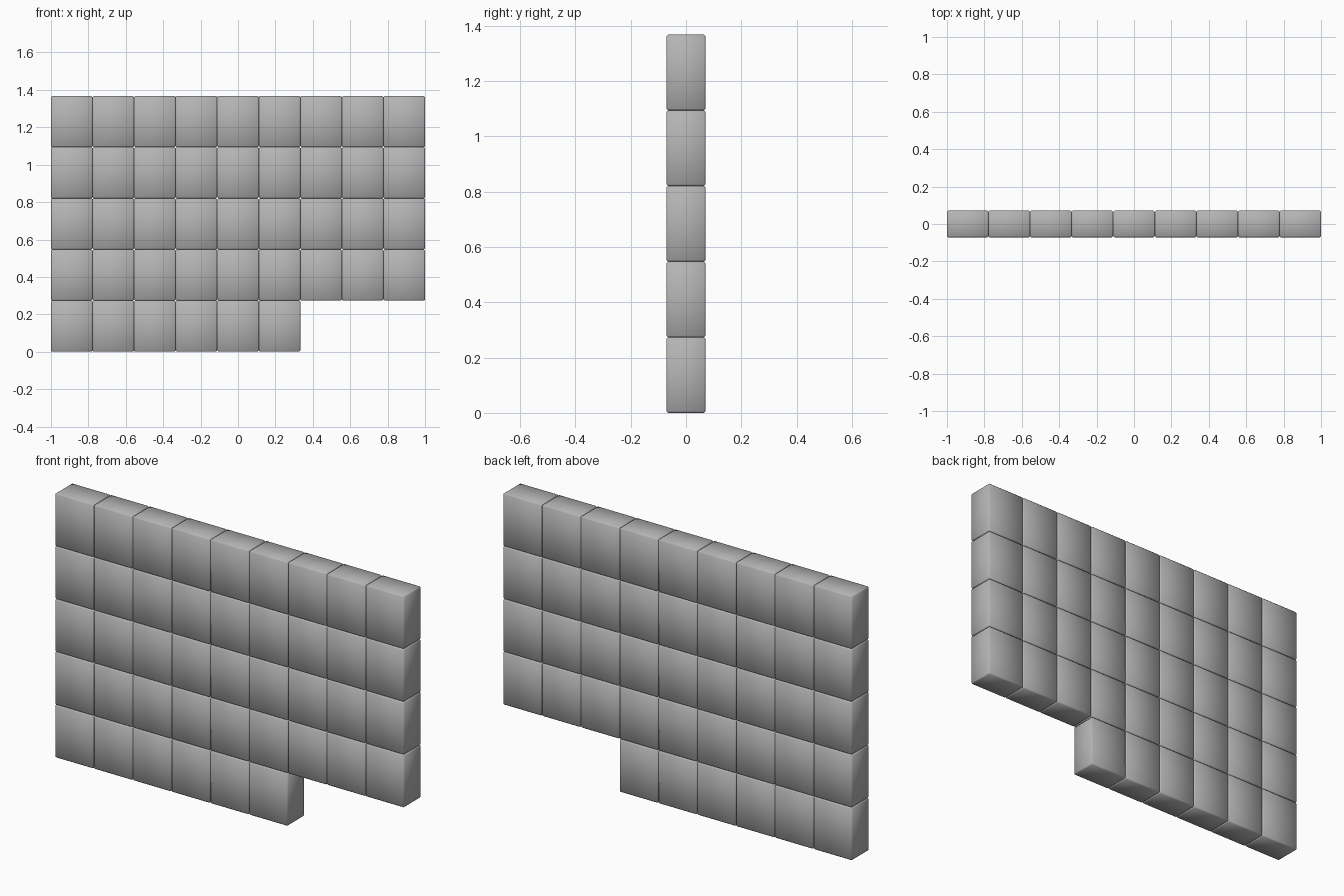
import bpy

if "Cube" in bpy.data.objects:
    bpy.data.objects.remove(bpy.data.objects["Cube"])

COLS, ROWS = 9, 5
W, D, H = 2 / 9, 0.142, 0.2735   # block size
BEVEL = 0.006

stone = bpy.data.materials.new("dark_stone")
stone.diffuse_color = (0.46, 0.46, 0.46, 1)
stone.use_nodes = True
stone.node_tree.nodes["Principled BSDF"].inputs["Base Color"].default_value = stone.diffuse_color


def block(col, row):
    # One stone block with softly worn edges
    x = -1 + (col + 0.5) * W
    z = (row + 0.5) * H
    bpy.ops.mesh.primitive_cube_add(size=1, location=(x, 0, z))
    ob = bpy.context.object
    ob.name = f"wall_block_r{row + 1}_c{col + 1}"
    ob.scale = (W, D, H)
    bpy.ops.object.transform_apply(location=False, rotation=False, scale=True)
    ob.data.materials.append(stone)
    bpy.ops.object.shade_smooth()
    bev = ob.modifiers.new("worn_edges", 'BEVEL')
    bev.width = BEVEL
    bev.segments = 1
    bev.limit_method = 'NONE'


# Full courses, with the right part of the bottom course left open
for row in range(ROWS):
    for col in range(6 if row == 0 else COLS):
        block(col, row)
